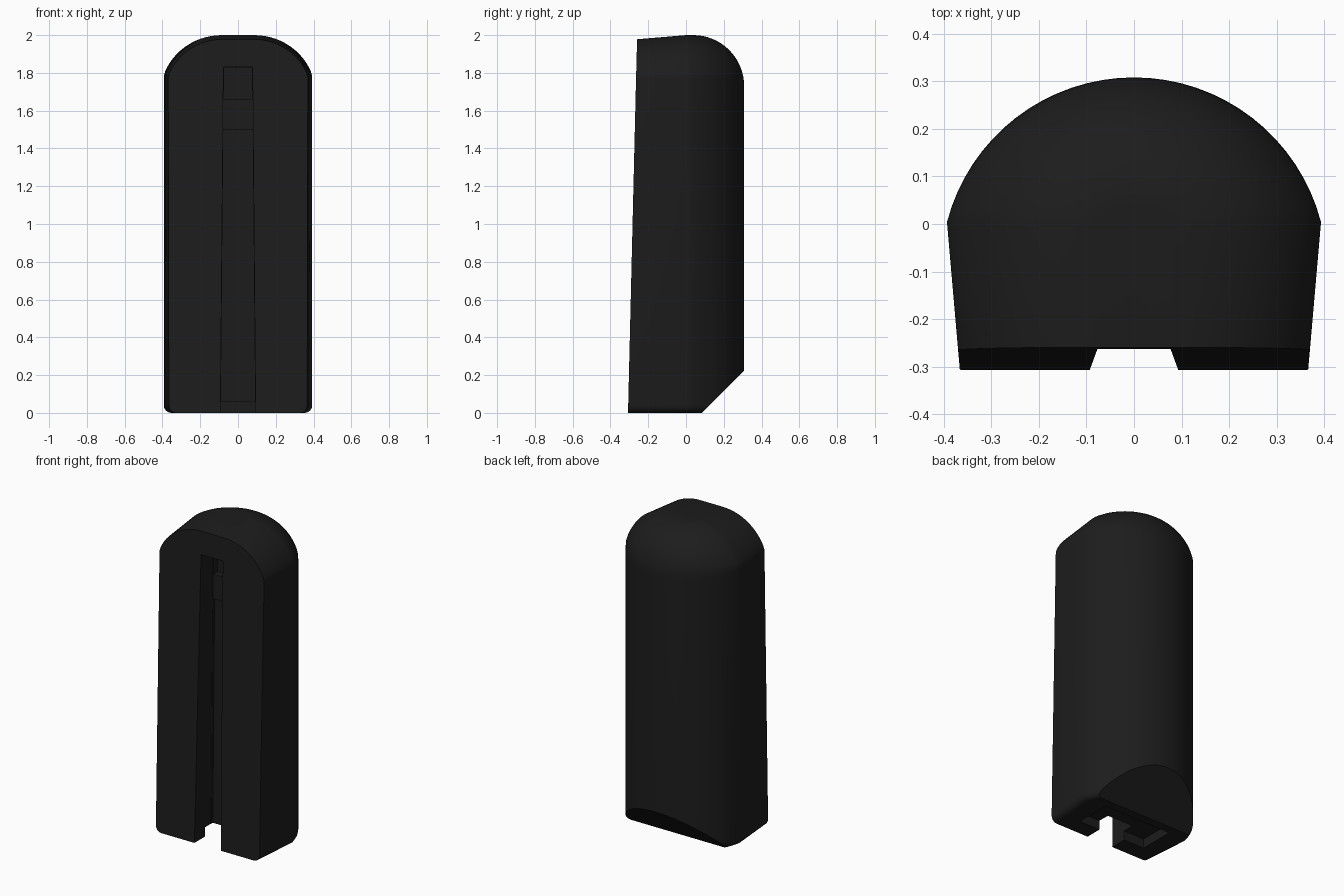
import bpy, bmesh, math
from mathutils import Vector

if "Cube" in bpy.data.objects:
    bpy.data.objects.remove(bpy.data.objects["Cube"])

mat = bpy.data.materials.new("black_plastic")
mat.diffuse_color = (0.012, 0.012, 0.012, 1)
mat.use_nodes = True
mat.node_tree.nodes["Principled BSDF"].inputs["Base Color"].default_value = mat.diffuse_color


def make_object(name, bm):
    bmesh.ops.recalc_face_normals(bm, faces=bm.faces)
    me = bpy.data.meshes.new(name)
    bm.to_mesh(me)
    bm.free()
    ob = bpy.data.objects.new(name, me)
    bpy.context.collection.objects.link(ob)
    return ob


def ring(z, half_w, back, front):
    """D-shaped section: round back, slightly tapering flat sides, flat front."""
    R, cy = 0.406, -0.098
    a = math.asin(0.393 / R)
    pts = []
    for i in range(33):
        t = a - 2 * a * i / 32
        x, y = R * math.sin(t), cy + R * math.cos(t)
        pts.append((x / 0.393 * half_w, max(y, 0) / 0.308 * back, z))
    fx = half_w * (1 - 0.069 * -front / 0.307)
    return pts + [(-fx, front, z), (fx, front, z)]


def tapered_box(name, z0, z1, w0, w1, y0, y1):
    """Cutter whose half-width changes from bottom to top."""
    bm = bmesh.new()
    low = [bm.verts.new((x, y, z0)) for x, y in ((-w0, y0), (w0, y0), (w0, y1), (-w0, y1))]
    top = [bm.verts.new((x, y, z1)) for x, y in ((-w1, y0), (w1, y0), (w1, y1), (-w1, y1))]
    bm.faces.new(low)
    bm.faces.new(top)
    for i in range(4):
        j = (i + 1) % 4
        bm.faces.new((low[i], low[j], top[j], top[i]))
    ob = make_object(name, bm)
    ob.hide_render = True
    return ob


# Domed body, lofted through D-shaped rings
levels = []
for i in range(5):
    t = math.pi / 2 * i / 4
    levels.append((0.04 * (1 - math.cos(t)), 0.353 + 0.04 * math.sin(t), 0.308))
levels.append((1.73, 0.393, 0.308))
for i in range(1, 17):
    z = 1.73 + 0.27 * math.sin(math.pi / 2 * i / 16)
    w = min(0.393, 0.085 + 0.325 * math.sqrt(max(0, 1 - ((z - 1.69) / 0.31) ** 2)))
    b = 0.038 + 0.27 * math.cos(math.pi / 2 * i / 16)
    levels.append((z, w, b))

bm = bmesh.new()
rings = []
for z, w, b in levels:
    front = -0.307 + 0.024 * z
    drop = 0.022 * max(0, (z - 1.73) / 0.27)
    rings.append([bm.verts.new((x, y, pz - (drop * y / front if y < 0 else 0)))
                  for x, y, pz in ring(z, w, b, front)])
for r0, r1 in zip(rings, rings[1:]):
    for i in range(len(r0)):
        j = (i + 1) % len(r0)
        bm.faces.new((r0[i], r0[j], r1[j], r1[i]))
bm.faces.new(rings[0])
bm.faces.new(rings[-1])

# Sloping cut under the back
cut = bmesh.ops.bisect_plane(bm, geom=bm.verts[:] + bm.edges[:] + bm.faces[:],
                             plane_co=Vector((0, 0.085, 0)),
                             plane_no=Vector((0, 1, -1)), clear_outer=True)
bmesh.ops.holes_fill(bm, edges=[e for e in bm.edges if e.is_boundary], sides=0)
body = make_object("body", bm)

# Front channel, upper catch recess, step in the channel and bottom pocket
cutters = [
    tapered_box("channel_cutter", -0.1, 1.83, 0.094, 0.077, -0.5, -0.14),
    tapered_box("catch_cutter", 1.66, 1.829, 0.074, 0.074, -0.3, -0.10),
    tapered_box("channel_step_cutter", -0.1, 1.5, 0.092, 0.078, -0.3, -0.125),
    tapered_box("bottom_pocket_cutter", -0.1, 0.06, 0.24, 0.24, -0.2, 0.03),
]
bpy.context.view_layer.objects.active = body
body.select_set(True)
for c in cutters:
    m = body.modifiers.new(c.name, 'BOOLEAN')
    m.operation = 'DIFFERENCE'
    m.solver = 'EXACT'
    m.object = c
    bpy.ops.object.modifier_apply(modifier=m.name)
for c in cutters:
    bpy.data.objects.remove(c)

body.data.materials.clear()
body.data.materials.append(mat)
for p in body.data.polygons:
    p.material_index = 0
bpy.ops.object.shade_smooth_by_angle(angle=math.radians(30))
